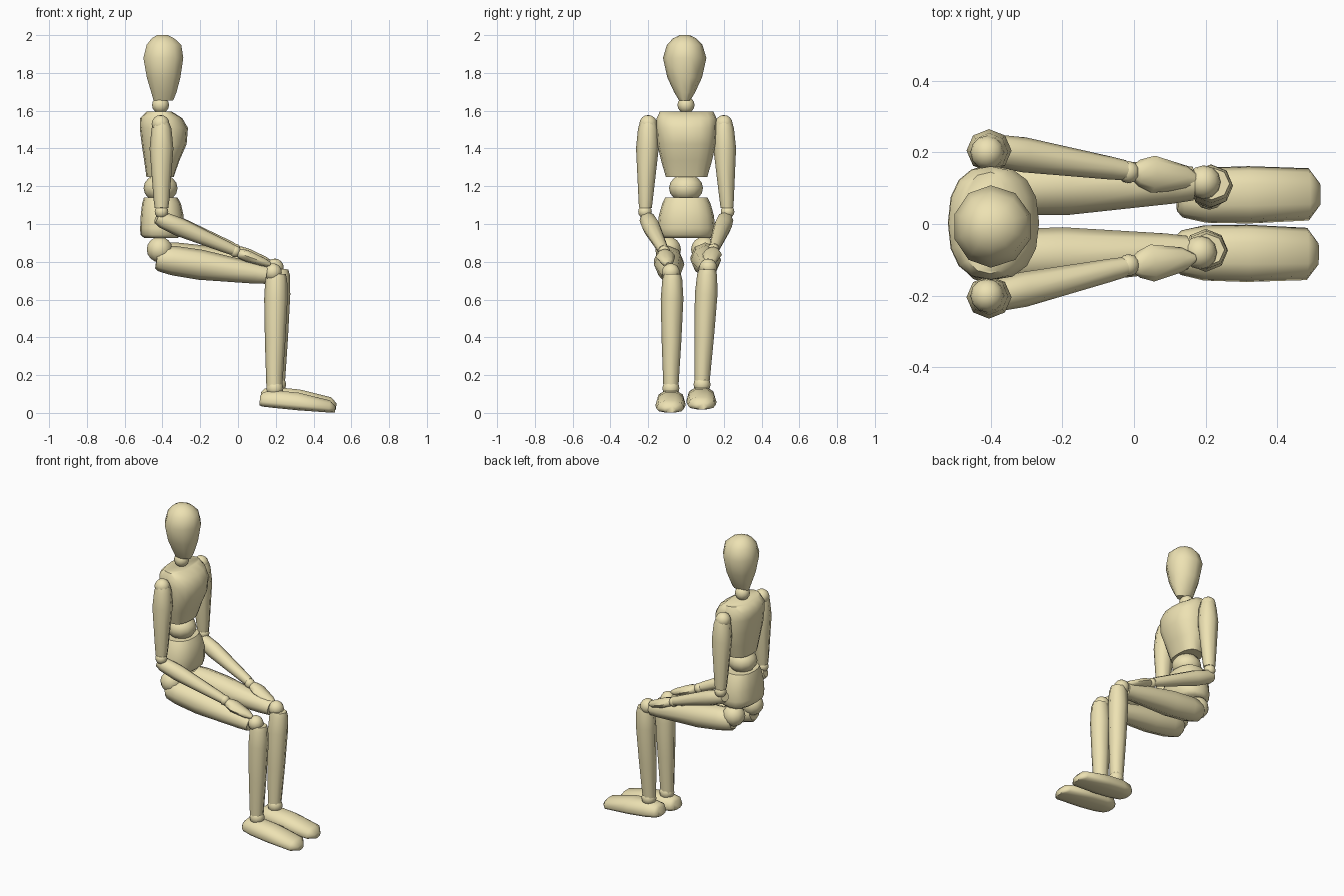
import bpy, math
from mathutils import Vector

mat = bpy.data.materials.new("pale_wood")
mat.diffuse_color = (0.85, 0.76, 0.45, 1)


def finish(obj):
    obj.data.materials.append(mat)
    bpy.ops.object.select_all(action='DESELECT')
    obj.select_set(True)
    bpy.context.view_layer.objects.active = obj
    bpy.ops.object.shade_smooth_by_angle(angle=math.radians(55))


def ball(name, c, r, rz=None):
    bpy.ops.mesh.primitive_uv_sphere_add(segments=12, ring_count=8, radius=1, location=c)
    obj = bpy.context.object
    obj.name = name
    obj.scale = (r, r, rz or r)
    finish(obj)


# Loft from a to b; each ring is (fraction, half width, extent up, extent down)
def loft(name, a, b, rings, sides=8, p=2.0):
    a, b = Vector(a), Vector(b)
    d = (b - a).normalized()
    u = Vector((0, 1, 0))
    u = (u - d * u.dot(d)).normalized()
    v = u.cross(d)
    verts, faces = [], []
    for t, w, *h in rings:
        up, down = (h + h)[:2] if h else (w, w)
        for i in range(sides):
            ang = 2 * math.pi * i / sides
            c, s = math.cos(ang), math.sin(ang)
            c = math.copysign(abs(c) ** (2 / p), c)
            s = math.copysign(abs(s) ** (2 / p), s)
            verts.append(a.lerp(b, t) + u * w * c + v * s * (up if s > 0 else down))
    n = len(rings)
    for k in range(n - 1):
        for i in range(sides):
            j = (i + 1) % sides
            faces.append((k * sides + i, k * sides + j, (k + 1) * sides + j, (k + 1) * sides + i))
    faces.append(tuple(range(sides))[::-1])
    faces.append(tuple(range((n - 1) * sides, n * sides)))
    me = bpy.data.meshes.new(name)
    me.from_pydata(verts, [], faces)
    # v = u x d, so the ring winding is inverted; flip to face outward
    me.flip_normals()
    obj = bpy.data.objects.new(name, me)
    bpy.context.collection.objects.link(obj)
    finish(obj)


# Head and neck
loft("head", (-.40, -.007, 1.655), (-.40, -.007, 2.0), [
    (0, .03, .06, .05), (.12, .055, .078, .062), (.35, .092, .1, .087), (.65, .115, .116, .106),
    (.85, .094, .105, .088), (.95, .062, .066, .06), (1, .025, .03, .03)], 10)
ball("neck", (-.41, 0, 1.63), .045)

# Torso
loft("chest", (-.40, .003, 1.25), (-.40, .003, 1.595), [
    (0, .11, .06, .085), (.25, .135, .09, .097), (.5, .155, .128, .11),
    (.75, .16, .135, .12), (.9, .158, .105, .118), (1, .142, .05, .085)], 16, 2.4)
ball("waist", (-.41, 0, 1.19), .09, .075)
loft("pelvis", (-.41, .002, .925), (-.41, .002, 1.14), [
    (0, .13, .09, .085), (.08, .148, .11, .107), (.25, .152, .12, .108), (.55, .146, .122, .105),
    (.85, .128, .108, .098), (1, .112, .09, .088)], 16, 2.4)

# Shared profiles for limb parts
THIGH = [(0, .047), (.1, .055), (.6, .08), (.85, .078), (.97, .068), (1, .055)]
SHIN = [(0, .04, .042), (.4, .052, .054), (.78, .06, .062), (.95, .053, .058), (1, .045, .05)]
UPPER_ARM = [(0, .034, .036), (.1, .038, .042), (.7, .06, .063), (.93, .053, .053), (1, .045, .042)]
FOREARM = [(0, .028), (.1, .032), (.7, .049), (.92, .044), (1, .032)]
HAND = [(0, .012, .012), (.2, .034, .022), (.7, .052, .03), (.92, .037, .027), (1, .024, .022)]
FOOT = [(0, .03, .015, .02), (.08, .073, .045, .022), (.5, .08, .07, .027), (.8, .077, .07, .027),
        (.96, .062, .055, .026), (1, .045, .035, .02)]

# Joint positions of each side, slightly different pose
sides = {
    "right": dict(hip=(-.415, -.095, .865), thigh=((.15, -.08, .73), (-.43, -.095, .82)),
                  knee=(.185, -.08, .745), shin=((.192, -.08, .14), (.203, -.072, .735)),
                  ankle=(.195, -.08, .13), foot=((.515, -.084, .02), (.115, -.08, .06)),
                  shoulder=(-.41, -.2, 1.53), arm=((-.405, -.215, 1.085), (-.405, -.2, 1.535)),
                  elbow=(-.405, -.217, 1.065), forearm=((-.025, -.12, .862), (-.43, -.21, 1.035)),
                  wrist=(-.015, -.115, .855), hand=((.17, -.095, .785), (0, -.115, .848))),
    "left": dict(hip=(-.415, .095, .865), thigh=((.165, .113, .765), (-.42, .1, .835)),
                 knee=(.195, .117, .77), shin=((.207, .085, .165), (.217, .113, .76)),
                 ankle=(.21, .085, .15), foot=((.52, .083, .037), (.12, .08, .077)),
                 shoulder=(-.41, .2, 1.53), arm=((-.405, .217, 1.085), (-.405, .2, 1.535)),
                 elbow=(-.405, .22, 1.065), forearm=((-.025, .15, .872), (-.43, .212, 1.035)),
                 wrist=(-.015, .145, .865), hand=((.18, .125, .79), (0, .145, .86))),
}
for s, q in sides.items():
    # Leg
    ball(s + "_hip_joint", q["hip"], .068)
    loft(s + "_thigh", *q["thigh"], THIGH)
    ball(s + "_knee_joint", q["knee"], .047)
    loft(s + "_shin", *q["shin"], SHIN)
    ball(s + "_ankle_joint", q["ankle"], .045)
    loft(s + "_foot", *q["foot"], FOOT, 10, 2.4)
    # Arm
    ball(s + "_shoulder_joint", q["shoulder"], .047)
    loft(s + "_upper_arm", *q["arm"], UPPER_ARM)
    ball(s + "_elbow_joint", q["elbow"], .036)
    loft(s + "_forearm", *q["forearm"], FOREARM)
    ball(s + "_wrist_joint", q["wrist"], .031)
    loft(s + "_hand", *q["hand"], HAND)
